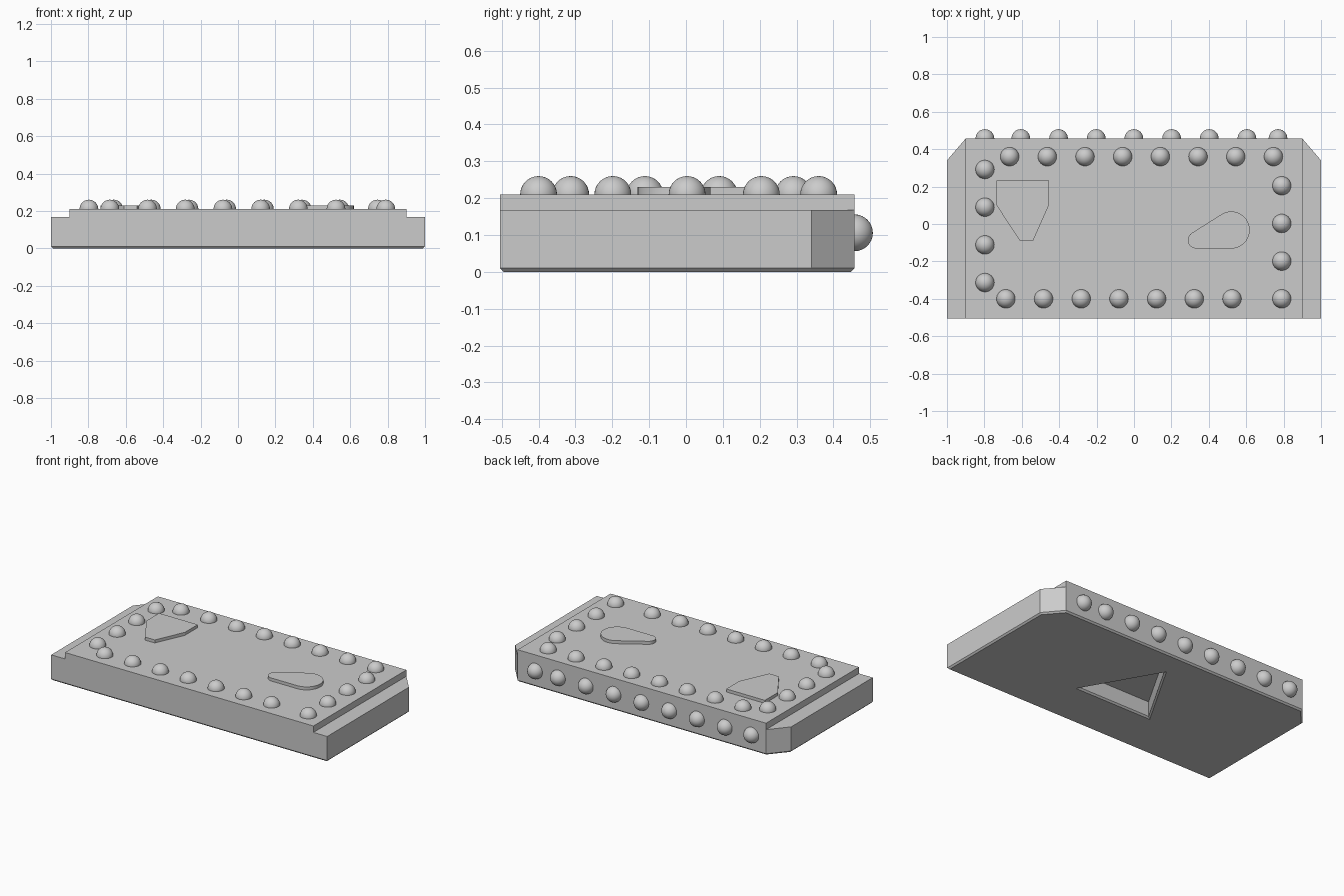
import bpy, bmesh, math
from mathutils import Matrix, Vector
from mathutils.geometry import convex_hull_2d

if "Cube" in bpy.data.objects:
    bpy.data.objects.remove(bpy.data.objects["Cube"], do_unlink=True)

GREY = (0.6, 0.6, 0.6, 1.0)
mat = bpy.data.materials.new("plain_grey")
mat.use_nodes = True
mat.diffuse_color = GREY
mat.node_tree.nodes["Principled BSDF"].inputs["Base Color"].default_value = GREY

FRONT, BACK, STEP, TOP, DECK = -0.505, 0.457, 0.168, 0.21, 0.9
RADIUS, PITCH, RIM = 0.05, 0.2015, 0.01


def finish(name, bm, smooth=False):
    """Turn a bmesh into a named, coloured object."""
    bmesh.ops.recalc_face_normals(bm, faces=bm.faces[:])
    mesh = bpy.data.meshes.new(name)
    bm.to_mesh(mesh)
    bm.free()
    mesh.materials.append(mat)
    obj = bpy.data.objects.new(name, mesh)
    bpy.context.collection.objects.link(obj)
    bpy.ops.object.select_all(action='DESELECT')
    obj.select_set(True)
    bpy.context.view_layer.objects.active = obj
    if smooth:
        bpy.ops.object.shade_smooth_by_angle(angle=math.radians(35))
    return obj


def loft(rings):
    """Skin a stack of equal-length rings and cap both ends."""
    bm = bmesh.new()
    loops = [[bm.verts.new(p) for p in ring] for ring in rings]
    for a, b in zip(loops, loops[1:]):
        for i in range(len(a)):
            j = (i + 1) % len(a)
            bm.faces.new((a[i], a[j], b[j], b[i]))
    bm.faces.new(loops[0][::-1])
    bm.faces.new(loops[-1])
    return bm


def prism(outline, z0, z1):
    return loft([[(x, y, z) for x, y in outline] for z in (z0, z1)])


# Slab with clipped back corners and a raised deck between two end steps
half = [(1, FRONT), (1, 0.34), (DECK, BACK)]
bm = prism(half + [(-x, y) for x, y in reversed(half)], 0, STEP)
for side in (-1, 1):
    bmesh.ops.bisect_plane(bm, geom=bm.verts[:] + bm.edges[:] + bm.faces[:], dist=1e-5,
                           plane_co=(side * DECK, 0, 0), plane_no=(1, 0, 0))
bmesh.ops.recalc_face_normals(bm, faces=bm.faces[:])
deck = [f for f in bm.faces
        if f.normal.z > 0.9 and abs(f.calc_center_median().x) < 0.5]
raised = bmesh.ops.extrude_discrete_faces(bm, faces=deck)["faces"]
bmesh.ops.translate(bm, verts=list({v for f in raised for v in f.verts}),
                    vec=(0, 0, TOP - STEP))
bmesh.ops.remove_doubles(bm, verts=bm.verts[:], dist=1e-5)
bmesh.ops.dissolve_limit(bm, angle_limit=0.01, verts=bm.verts[:], edges=bm.edges[:])
base_edges = [e for e in bm.edges if all(v.co.z < 1e-4 for v in e.verts)]
bmesh.ops.bevel(bm, geom=base_edges, offset=RIM, segments=1, affect='EDGES')
slab = finish("slab", bm)


# Triangular recess with a chamfered rim in the underside
def triangle(radius, z):
    angles = [math.radians(90 + 120 * k) for k in range(3)]
    return [(radius * math.cos(a), -0.03 + radius * math.sin(a), z) for a in angles]


cutter = finish("recess_cutter", loft([triangle(0.325 + 2 * RIM, -RIM),
                                       triangle(0.305, RIM), triangle(0.305, 0.107)]))
cutter.hide_render = True
bpy.context.view_layer.objects.active = slab
cut = slab.modifiers.new("recess", 'BOOLEAN')
cut.operation = 'DIFFERENCE'
cut.solver = 'EXACT'
cut.object = cutter
bpy.ops.object.modifier_apply(modifier=cut.name)
bpy.data.objects.remove(cutter, do_unlink=True)

# Raised shield plate
shield = [(-0.735, 0.233), (-0.735, 0.1), (-0.61, -0.09),
          (-0.54, -0.09), (-0.455, 0.1), (-0.455, 0.233)]
finish("shield_plate", prism(shield, TOP - 0.01, TOP + 0.02))

# Raised teardrop plate: hull of a large and a small circle
points = [Vector((cx + r * math.cos(math.tau * k / 40), cy + r * math.sin(math.tau * k / 40)))
          for cx, cy, r in ((0.52, -0.032, 0.099), (0.333, -0.086, 0.045)) for k in range(40)]
teardrop = [tuple(points[i]) for i in convex_hull_2d(points)]
finish("teardrop_plate", prism(teardrop, TOP - 0.01, TOP + 0.02), smooth=True)


# Rows of domed studs
def studs(name, centres, normal):
    bm = bmesh.new()
    turn = Vector((0, 0, 1)).rotation_difference(Vector(normal)).to_matrix().to_4x4()
    for c in centres:
        bmesh.ops.create_uvsphere(bm, u_segments=32, v_segments=16, radius=RADIUS,
                                  matrix=Matrix.Translation(c) @ turn)
    bmesh.ops.bisect_plane(bm, geom=bm.verts[:] + bm.edges[:] + bm.faces[:],
                           plane_co=Vector(centres[0]) - 0.005 * Vector(normal),
                           plane_no=normal, clear_inner=True)
    finish(name, bm, smooth=True)


def run(start, count):
    return [start + PITCH * i for i in range(count)]


UP = (0, 0, 1)
studs("front_studs", [(x, -0.4, TOP) for x in run(-0.685, 7)], UP)
studs("rear_studs", [(x, 0.36, TOP) for x in run(-0.665, 8)], UP)
studs("right_studs", [(-0.797, y, TOP) for y in run(-0.313, 4)], UP)
studs("left_studs", [(0.79, y, TOP) for y in run(-0.4, 4)], UP)
studs("back_face_studs",
      [(x, BACK, 0.106) for x in [-0.797] + run(-0.605, 7) + [0.77]], (0, 1, 0))
